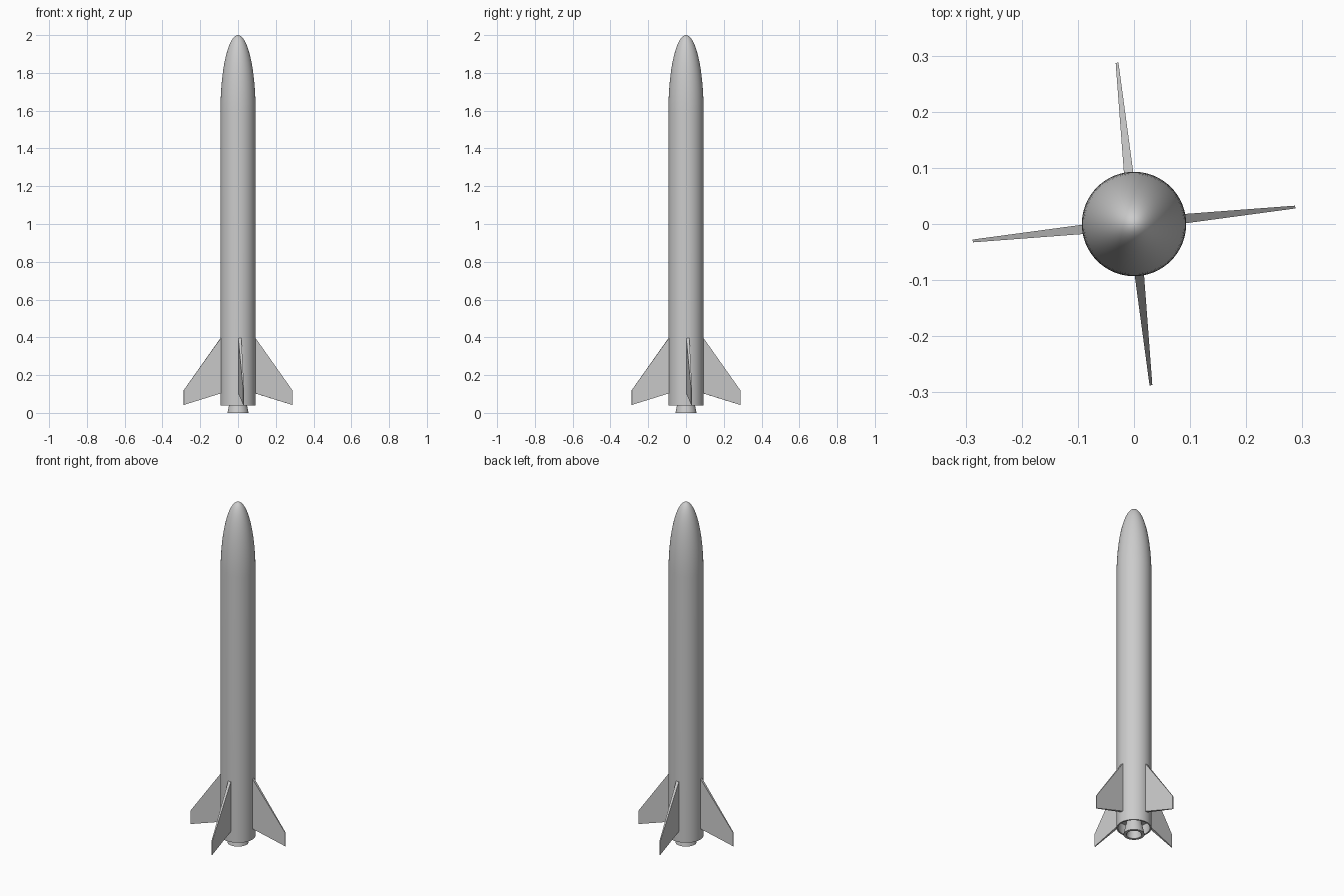
import bpy, bmesh, math

if "Cube" in bpy.data.objects:
    bpy.data.objects.remove(bpy.data.objects["Cube"])

R = 0.093          # hull radius
FIN_TILT = math.radians(6)


def finish(name, bm, angle=35):
    bmesh.ops.recalc_face_normals(bm, faces=bm.faces)
    mesh = bpy.data.meshes.new(name)
    bm.to_mesh(mesh)
    bm.free()
    ob = bpy.data.objects.new(name, mesh)
    bpy.context.collection.objects.link(ob)
    bpy.ops.object.select_all(action='DESELECT')
    ob.select_set(True)
    bpy.context.view_layer.objects.active = ob
    bpy.ops.object.shade_smooth_by_angle(angle=math.radians(angle))
    return ob


def lathe(name, profile, sides=64):
    # Spin (radius, z) points around z; points on the axis become poles
    bm = bmesh.new()
    verts = [bm.verts.new((r, 0, z)) for r, z in profile]
    edges = [bm.edges.new(pair) for pair in zip(verts, verts[1:])]
    bmesh.ops.spin(bm, geom=verts + edges, cent=(0, 0, 0), axis=(0, 0, 1),
                   angle=math.tau, steps=sides, use_duplicate=False)
    bmesh.ops.remove_doubles(bm, verts=bm.verts, dist=1e-5)
    return finish(name, bm)


# Hull: recessed tail, straight tube and elliptical nose in one profile
nose = [(R * math.cos(t), 1.6 + 0.4 * math.sin(t))
        for t in (i / 20 * math.pi / 2 for i in range(20))]
lathe("hull", [(0, 0.10), (0.085, 0.10), (0.085, 0.04), (R, 0.04), (R, 0.10)]
      + nose + [(0, 2.0)])

# Engine nozzle: hollow flared bell set into the tail
lathe("engine_nozzle", [(0.034, 0.105), (0.042, 0.065), (0.050, 0.03), (0.056, 0.0),
                        (0.041, 0.0), (0.036, 0.03), (0.028, 0.07), (0, 0.07)])

# Fins: swept blades thinning toward the tip
# (radial distance, z, half thickness)
outline = [(0.086, 0.405, 0.0085), (0.289, 0.12, 0.0025),
           (0.289, 0.042, 0.0025), (0.086, 0.105, 0.0085)]
for i in range(4):
    a = FIN_TILT + i * math.pi / 2
    c, s = math.cos(a), math.sin(a)
    bm = bmesh.new()
    sheets = [[bm.verts.new((r * c - side * h * s, r * s + side * h * c, z))
               for r, z, h in outline] for side in (-1, 1)]
    for sheet in sheets:
        bm.faces.new(sheet)
    for k in range(4):
        n = (k + 1) % 4
        bm.faces.new((sheets[0][k], sheets[0][n], sheets[1][n], sheets[1][k]))
    finish(f"fin_{i + 1}", bm)
